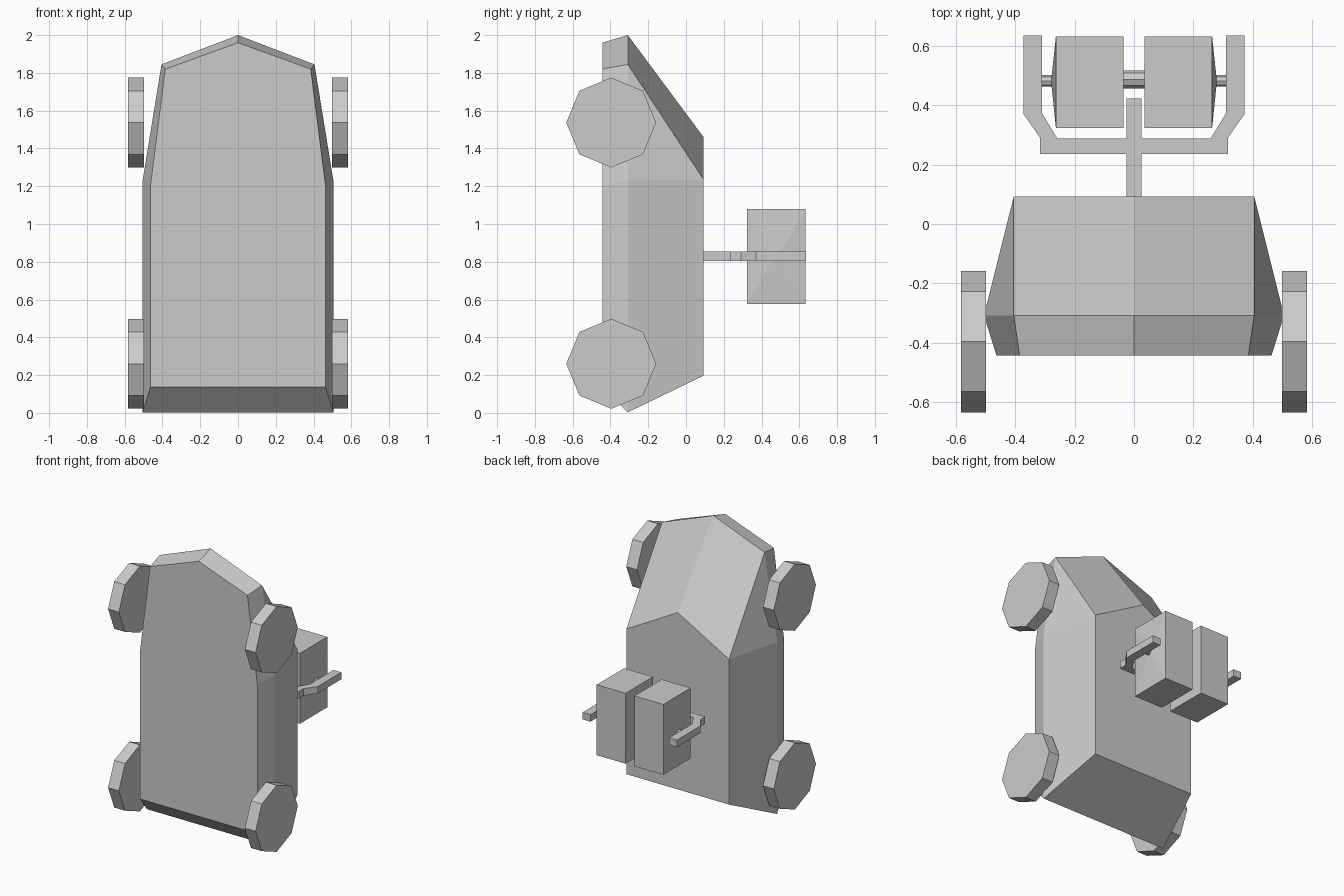
import bpy, bmesh
from math import pi

if "Cube" in bpy.data.objects:
    bpy.data.objects.remove(bpy.data.objects["Cube"])


def finish(bm, name):
    bmesh.ops.remove_doubles(bm, verts=bm.verts, dist=0.0005)
    bmesh.ops.recalc_face_normals(bm, faces=bm.faces)
    me = bpy.data.meshes.new(name)
    bm.to_mesh(me)
    bm.free()
    ob = bpy.data.objects.new(name, me)
    bpy.context.collection.objects.link(ob)
    return ob


def loft(name, rings):
    """Skin a closed solid between rings of equal point count."""
    bm = bmesh.new()
    loops = [[bm.verts.new(p) for p in r] for r in rings]
    n = len(loops[0])
    for a, b in zip(loops, loops[1:]):
        for i in range(n):
            j = (i + 1) % n
            bm.faces.new((a[i], a[j], b[j], b[i]))
    bm.faces.new(loops[0])
    bm.faces.new(loops[-1])
    return finish(bm, name)


def cylinder(name, x0, x1, y, z, r, sides=8):
    bpy.ops.mesh.primitive_cylinder_add(vertices=sides, radius=r, depth=x1 - x0,
                                        location=((x0 + x1) / 2, y, z), rotation=(0, pi / 2, 0))
    bpy.context.object.name = name


def box(name, x0, x1, y0, y1, z0, z1):
    bpy.ops.mesh.primitive_cube_add(size=1, location=((x0 + x1) / 2, (y0 + y1) / 2, (z0 + z1) / 2))
    ob = bpy.context.object
    ob.name = name
    ob.scale = (x1 - x0, y1 - y0, z1 - z0)


def body_ring(y, half):
    # half profile from bottom corner to the nose, mirrored across x
    right = [(x, y, z) for x, z in half]
    left = [(-x, y, z) for x, z in half[-2::-1]]
    return right + left


# Wedge-nosed body: belly, widest edge and roof outlines
loft("body", [
    body_ring(-0.443, [(0.463, 0.138), (0.463, 1.205), (0.385, 1.82), (0, 1.96)]),
    body_ring(-0.308, [(0.505, 0.003), (0.505, 1.23), (0.405, 1.845), (0, 2.0)]),
    body_ring(0.093, [(0.405, 0.197), (0.405, 1.235), (0.405, 1.235), (0, 1.46)]),
])

# Wheels
for side, x0 in (("left", -0.583), ("right", 0.498)):
    for end, z in (("upper", 1.537), ("lower", 0.26)):
        cylinder(f"{side}_{end}_wheel", x0, x0 + 0.085, -0.396, z, 0.238)

# Mounting post and forked bracket
Z0, Z1 = 0.805, 0.855
box("post", -0.025, 0.025, 0.08, 0.422, Z0, Z1)
half = [(0.316, 0.235), (0.316, 0.29), (0.372, 0.37), (0.372, 0.635),
        (0.31, 0.635), (0.31, 0.373), (0.258, 0.288)]
outline = half + [(-x, y) for x, y in reversed(half)]
loft("fork", [[(x, y, z) for x, y in outline] for z in (Z0, Z1)])


# Twin blocks with shallow pyramid outer faces, and their axles
def rect(x, y0, y1, z0, z1):
    return [(x, y0, z0), (x, y1, z0), (x, y1, z1), (x, y0, z1)]


ZC = 0.83
for name, s in (("left", -1), ("right", 1)):
    loft(f"{name}_block", [rect(s * 0.035, 0.323, 0.632, 0.577, 1.08),
                           rect(s * 0.263, 0.323, 0.632, 0.577, 1.08),
                           rect(s * 0.277, 0.46, 0.5, ZC - 0.02, ZC + 0.02)])
    a, b = sorted((s * 0.27, s * 0.315))
    cylinder(f"{name}_axle", a, b, 0.482, ZC, 0.019)
cylinder("centre_axle", -0.04, 0.04, 0.487, ZC, 0.03)
